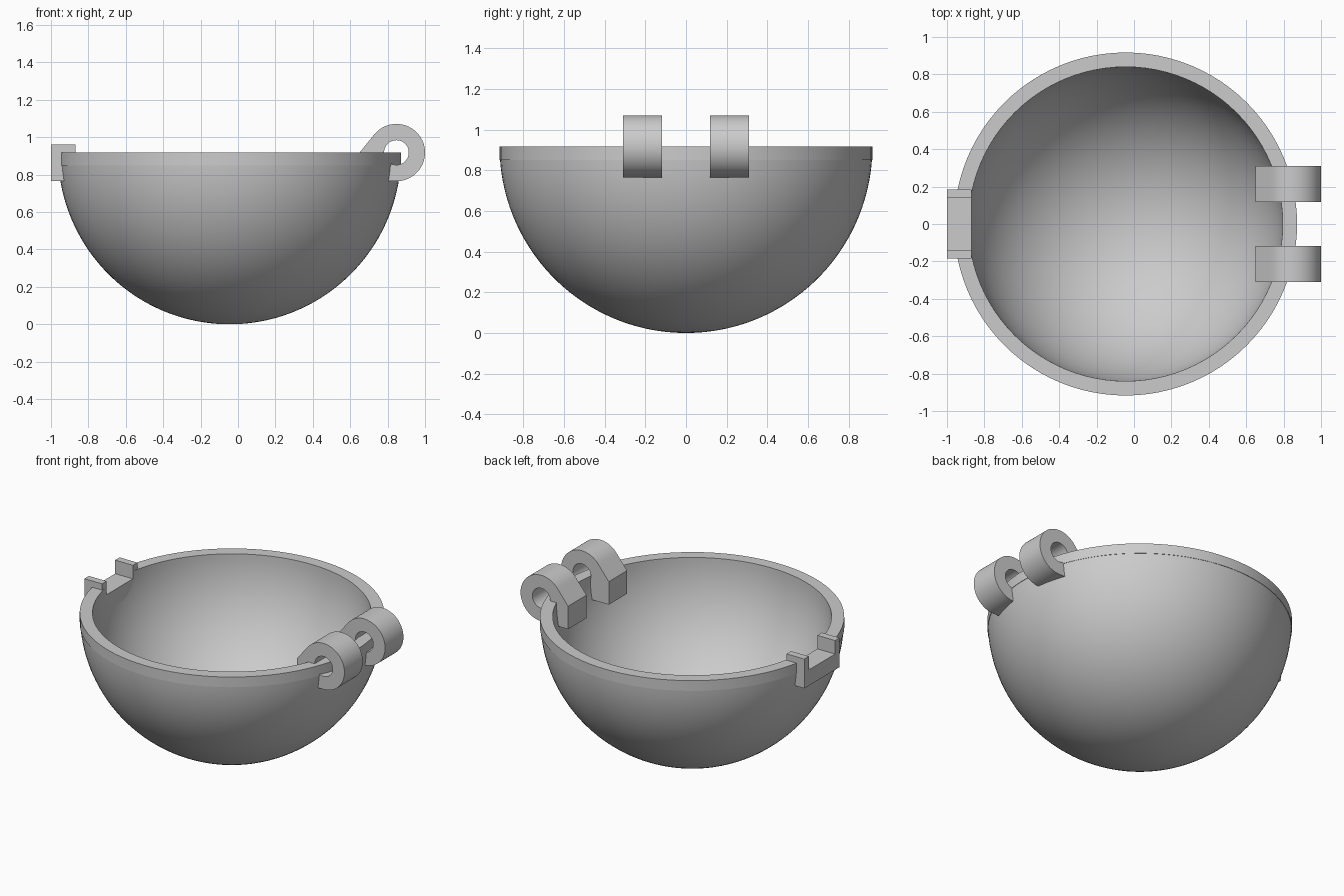
import bpy, bmesh
from math import sin, cos, pi, acos, sqrt, radians
from mathutils import Vector

if "Cube" in bpy.data.objects:
    bpy.data.objects.remove(bpy.data.objects["Cube"], do_unlink=True)

CX = -0.045            # bowl axis
R, INNER = 0.917, 0.84  # bowl radii
TOP = 0.918            # rim height
HINGE_X, HINGE_R, HOLE_R = 0.847, 0.153, 0.066

grey = bpy.data.materials.new("plain_grey")
grey.use_nodes = True
colour = (0.6, 0.6, 0.6, 1)
grey.diffuse_color = colour
grey.node_tree.nodes["Principled BSDF"].inputs["Base Color"].default_value = colour


def finish(name, bm):
    """Turn a bmesh into a smooth-by-angle object."""
    bmesh.ops.remove_doubles(bm, verts=bm.verts, dist=1e-5)
    bmesh.ops.recalc_face_normals(bm, faces=bm.faces)
    mesh = bpy.data.meshes.new(name)
    bm.to_mesh(mesh)
    bm.free()
    mesh.materials.append(grey)
    ob = bpy.data.objects.new(name, mesh)
    bpy.context.collection.objects.link(ob)
    return ob


def select(ob):
    bpy.ops.object.select_all(action='DESELECT')
    ob.select_set(True)
    bpy.context.view_layer.objects.active = ob


def smooth(ob):
    select(ob)
    bpy.ops.object.shade_smooth_by_angle(angle=radians(30))


def prism(name, points, offset):
    """Extrude a closed outline along an offset vector."""
    bm = bmesh.new()
    face = bm.faces.new([bm.verts.new(p) for p in points])
    out = bmesh.ops.extrude_face_region(bm, geom=[face], use_keep_orig=True)
    verts = [g for g in out["geom"] if isinstance(g, bmesh.types.BMVert)]
    bmesh.ops.translate(bm, verts=verts, vec=Vector(offset))
    return finish(name, bm)


def cut(ob, cutter):
    """Subtract a cutter, then discard it."""
    cutter.hide_render = True
    mod = ob.modifiers.new("cut", 'BOOLEAN')
    mod.operation, mod.solver, mod.object = 'DIFFERENCE', 'EXACT', cutter
    select(ob)
    bpy.ops.object.modifier_apply(modifier=mod.name)
    bpy.data.objects.remove(cutter, do_unlink=True)


# Bowl: round shell with a short upright band at the rim
STEPS = 40
band_low = 0.85
end = acos((R - band_low) / R)
profile = [(R * sin(end * i / STEPS), R - R * cos(end * i / STEPS)) for i in range(STEPS + 1)]
profile += [(R, band_low), (R, TOP)]
profile += [(INNER * cos(pi / 2 * i / STEPS), TOP - INNER * sin(pi / 2 * i / STEPS))
            for i in range(STEPS + 1)]
bm = bmesh.new()
ring = [bm.verts.new((CX + r, 0, z)) for r, z in profile]
edges = [bm.edges.new(pair) for pair in zip(ring, ring[1:])]
bmesh.ops.spin(bm, geom=ring + edges, cent=(CX, 0, 0), axis=(0, 0, 1),
               angle=2 * pi, steps=96, use_merge=True)
bowl = finish("bowl", bm)

# Latch: notched block, with the notch also cut through the rim
OUT, IN, HALF, GAP, FLOOR = -1.0, -0.87, 0.185, 0.138, 0.87
half = [(HALF, 0.765), (HALF, 0.96), (GAP, 0.96), (GAP, FLOOR)]
outline = half + [(-y, z) for y, z in reversed(half)]
notch = [(GAP, FLOOR), (GAP, 1.1), (-GAP, 1.1), (-GAP, FLOOR)]
cut(bowl, prism("notch_cutter", [(OUT - 0.1, y, z) for y, z in notch], (0.4, 0, 0)))
smooth(bowl)
smooth(prism("latch_block", [(OUT, y, z) for y, z in outline], (IN - OUT, 0, 0)))


# Hinges: round knuckles with a sloped foot reaching inside the bowl
def circle(radius, start, stop, count, y):
    return [(HINGE_X + radius * cos(start + (stop - start) * i / count), y,
             TOP + radius * sin(start + (stop - start) * i / count)) for i in range(count + 1)]


foot = 0.65
tangent = pi - acos(HINGE_R / (HINGE_X - foot))
for name, y in (("front_hinge", -0.31), ("back_hinge", 0.117)):
    outline = circle(HINGE_R, -pi / 2, tangent, 48, y)
    outline += [(foot, y, TOP), (foot, y, TOP - HINGE_R)]
    hinge = prism(name, outline, (0, 0.193, 0))
    pin = circle(HOLE_R, 0, 2 * pi, 40, y - 0.1)[:-1]
    cut(hinge, prism("pin_cutter", pin, (0, 0.4, 0)))
    smooth(hinge)
